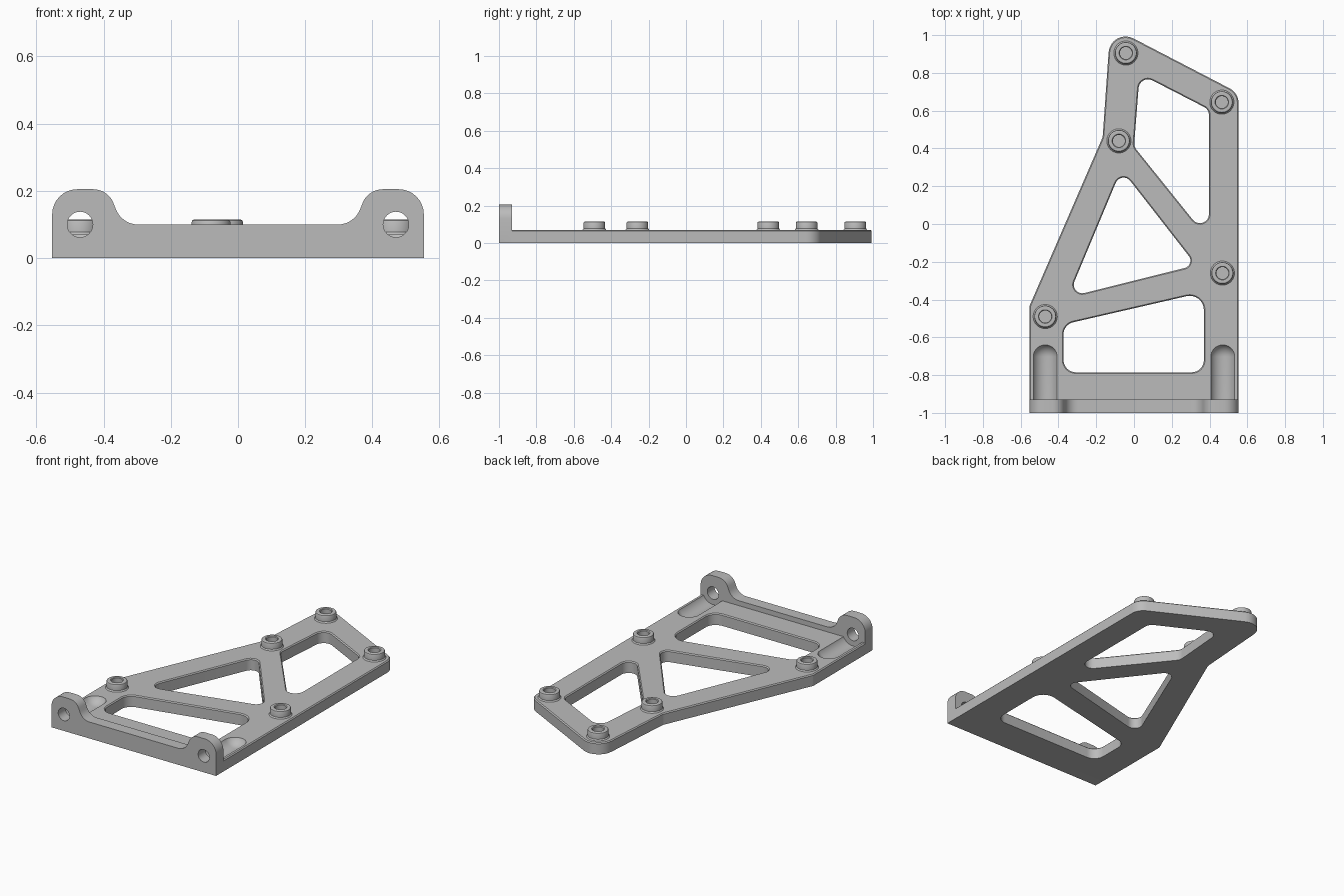
import bpy
import bmesh
from math import sin, cos, tan, atan2, pi, radians
from mathutils import Vector, Matrix

if "Cube" in bpy.data.objects:
    bpy.data.objects.remove(bpy.data.objects["Cube"])

GREY = (0.5, 0.5, 0.5, 1)
grey = bpy.data.materials.new("plain grey")
grey.use_nodes = True
grey.diffuse_color = GREY
grey.node_tree.nodes["Principled BSDF"].inputs["Base Color"].default_value = GREY


def rounded(corners, inset=0.0, steps=8):
    """Counter-clockwise outline from (x, y, radius) corners, optionally inset."""
    pts, n = [], len(corners)
    for i, (x, y, r) in enumerate(corners):
        p = Vector((x, y))
        u = (Vector(corners[i - 1][:2]) - p).normalized()
        v = (Vector(corners[(i + 1) % n][:2]) - p).normalized()
        half = u.angle(v) / 2
        c = p + (u + v).normalized() * r / sin(half)
        a, b = (p + d * r / tan(half) - c for d in (u, v))
        start = atan2(a.y, a.x)
        sweep = (atan2(b.y, b.x) - start + pi) % (2 * pi) - pi
        rad = r - inset if sweep > 0 else r + inset
        for k in range(steps + 1):
            t = start + sweep * k / steps
            pts.append((c.x + rad * cos(t), c.y + rad * sin(t)))
    return pts


def circle(r, n=40):
    return [(r * cos(2 * pi * k / n), r * sin(2 * pi * k / n)) for k in range(n)]


def skin(name, layers, matrix=Matrix()):
    """Closed solid through a stack of (z, outline) layers."""
    bm = bmesh.new()
    rings = [[bm.verts.new((x, y, z)) for x, y in ring] for z, ring in layers]
    for lo, hi in zip(rings, rings[1:]):
        for k in range(len(lo)):
            bm.faces.new((lo[k - 1], lo[k], hi[k], hi[k - 1]))
    bm.faces.new(rings[0])
    bm.faces.new(rings[-1])
    bm.transform(matrix)
    bmesh.ops.recalc_face_normals(bm, faces=bm.faces)
    mesh = bpy.data.meshes.new(name)
    bm.to_mesh(mesh)
    bm.free()
    mesh.materials.append(grey)
    obj = bpy.data.objects.new(name, mesh)
    bpy.context.collection.objects.link(obj)
    return obj


def combine(target, tool, operation):
    """Apply a boolean and discard the tool."""
    tool.hide_render = True
    mod = target.modifiers.new("cut", "BOOLEAN")
    mod.object, mod.operation, mod.solver = tool, operation, "EXACT"
    bpy.context.view_layer.objects.active = target
    bpy.ops.object.modifier_apply(modifier=mod.name)
    bpy.data.objects.remove(tool)


THICK, CHAMFER, W = 0.07, 0.006, 0.553
LUG_X = 0.47

# Base plate with a fine chamfer on its upper rim
outline = [(-W, -0.97, 0.02), (W, -0.97, 0.02), (W, 0.694, 0.085),
           (-0.125, 1.046, 0.09), (-0.166, 0.46, 0.06), (-W, -0.433, 0.03)]
plate = skin("bracket_plate", [
    (0, rounded(outline)),
    (THICK - CHAMFER, rounded(outline)),
    (THICK, rounded(outline, CHAMFER))])

# Lightening windows
windows = [
    [(0.03, 0.795, 0.05), (0.0, 0.41, 0.05), (0.397, -0.084, 0.048), (0.397, 0.606, 0.05)],
    [(-0.067, 0.289, 0.045), (-0.35, -0.387, 0.045), (0.328, -0.218, 0.04)],
    [(-0.373, -0.532, 0.065), (-0.373, -0.785, 0.065), (0.37, -0.785, 0.065),
     (0.37, -0.361, 0.075)]]
for w in windows:
    wide = rounded(w, -CHAMFER)
    combine(plate, skin("window_cutter", [
        (-0.05, rounded(w)), (THICK - CHAMFER, rounded(w)),
        (THICK, wide), (0.12, wide)]), "DIFFERENCE")

# Round-ended grooves behind the lugs
along_y = Matrix.Rotation(-pi / 2, 4, "X")
for side in (-1, 1):
    r, end = 0.07, -0.703
    layers = [(-1.05, circle(r))]
    for k in range(10):
        t = radians(9.8 * k)
        layers.append((end + r * sin(t), circle(r * cos(t))))
    place = Matrix.Translation((side * LUG_X, 0, 0.1)) @ along_y
    combine(plate, skin("groove_cutter", layers, place), "DIFFERENCE")

# Upright front flange with two drilled lugs
half = [(W, 0, 0.001), (W, 0.205, 0.075), (0.387, 0.205, 0.065), (0.345, 0.10, 0.07)]
profile = rounded(half + [(-x, z, r) for x, z, r in reversed(half)])
flange = skin("front_flange", [(0.93, profile), (1.0, profile)],
              Matrix.Rotation(pi / 2, 4, "X"))
for side in (-1, 1):
    place = Matrix.Translation((side * LUG_X, 0, 0.1)) @ along_y
    combine(flange, skin("bolt_hole_cutter", [(-1.1, circle(0.038)), (-0.8, circle(0.038))],
                         place), "DIFFERENCE")

# The plate's hidden front end is trimmed so the bolt holes stay clear
trim = [(-1, -1.2, 0.01), (1, -1.2, 0.01), (1, -0.935, 0.01), (-1, -0.935, 0.01)]
combine(plate, skin("trim_cutter", [(-0.1, rounded(trim)), (0.3, rounded(trim))]), "DIFFERENCE")
combine(plate, flange, "UNION")

# Hollow mounting bosses
boss_profile = [(0.066, 0.064), (0.07, 0.064), (0.077, 0.058), (0.107, 0.058), (0.112, 0.056),
                (0.115, 0.051), (0.115, 0.036), (0.111, 0.032), (0.075, 0.032)]
bosses = [skin("mounting_boss", [(z, circle(r)) for z, r in boss_profile],
               Matrix.Translation((x, y, 0)))
          for x, y in ((-0.043, 0.905), (0.465, 0.645), (-0.08, 0.44),
                       (0.468, -0.26), (-0.47, -0.49))]

# Smooth the rounded surfaces, keep hard edges
bpy.ops.object.select_all(action="DESELECT")
for obj in [plate] + bosses:
    obj.select_set(True)
bpy.context.view_layer.objects.active = plate
bpy.ops.object.shade_smooth_by_angle(angle=radians(30))
